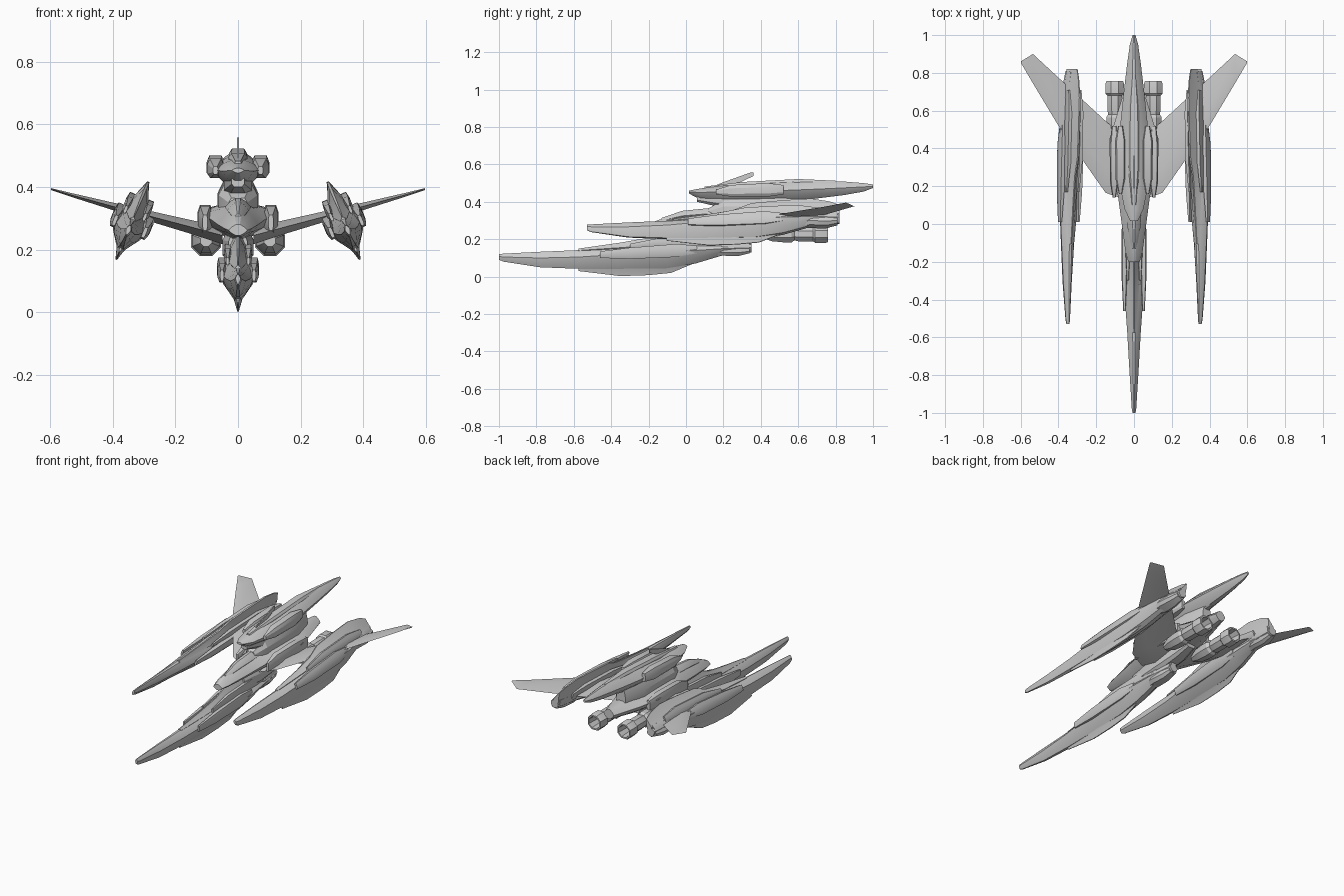
import bpy, bmesh, math
from mathutils import Matrix, Vector

grey = bpy.data.materials.new("hull_grey")
grey.diffuse_color = (0.6, 0.6, 0.6, 1)

HULL = [(.25, -1), (.75, -.5), (1, 0), (.62, .62), (.2, 1)]
BLADE = [(.12, -1), (.55, -.4), (1, 0), (.5, .5), (.1, 1)]
BOX = [(.6, -1), (1, -.55), (1, .4), (.7, 1)]


def finish(name, bm, mat=Matrix()):
    bm.transform(mat)
    bmesh.ops.recalc_face_normals(bm, faces=bm.faces)
    me = bpy.data.meshes.new(name)
    bm.to_mesh(me)
    bm.free()
    me.materials.append(grey)
    ob = bpy.data.objects.new(name, me)
    bpy.context.collection.objects.link(ob)
    bpy.ops.object.select_all(action='DESELECT')
    ob.select_set(True)
    bpy.context.view_layer.objects.active = ob
    bpy.ops.object.shade_smooth_by_angle(angle=math.radians(22))
    return ob


def skin(name, rings, mat=Matrix(), cap=True):
    bm = bmesh.new()
    rows = [[bm.verts.new(p) for p in r] for r in rings]
    n = len(rows[0])
    for a, b in zip(rows, rows[1:]):
        for i in range(n):
            j = (i + 1) % n
            bm.faces.new((a[i], a[j], b[j], b[i]))
    if cap:
        bm.faces.new(rows[0])
        bm.faces.new(rows[-1])
    return finish(name, bm, mat)


def loft(name, stations, prof=HULL, mat=Matrix(), x=0):
    """Stations along y: (y, half width, z bottom, z widest, z top)."""
    rings = []
    for y, w, zb, zm, zt in stations:
        half = [(fx * w, zm + fz * (zt - zm if fz > 0 else zm - zb)) for fx, fz in prof]
        ring = half + [(-px, pz) for px, pz in reversed(half)]
        rings.append([(x + px, y, pz) for px, pz in ring])
    return skin(name, rings, mat)


# --- Long pod: body, keel blade, dorsal crest and flank plates
def pod(label, mat):
    loft(label + "_pod_body", [
        (-1, .008, .09, .108, .121), (-.975, .012, .08, .105, .123),
        (-.78, .024, .05, .10, .133), (-.57, .036, .042, .105, .142),
        (-.35, .052, .04, .12, .158), (-.1, .063, .045, .135, .18),
        (.05, .062, .07, .14, .19), (.2, .048, .115, .15, .19),
        (.35, .028, .13, .155, .18)], mat=mat)
    loft(label + "_pod_keel", [
        (-.575, .012, .03, .06, .1), (-.35, .022, .003, .06, .1),
        (-.2, .026, .008, .065, .1), (-.08, .026, .02, .075, .1),
        (.04, .022, .07, .10, .12), (.13, .014, .112, .125, .14)], BLADE, mat)
    loft(label + "_pod_crest", [
        (-.575, .012, .12, .14, .15), (-.35, .026, .12, .155, .182),
        (-.22, .034, .12, .165, .205), (-.12, .040, .13, .175, .245),
        (.05, .042, .13, .185, .262), (.2, .036, .13, .185, .272),
        (.30, .026, .13, .18, .255), (.35, .018, .13, .18, .235)], BLADE, mat)
    loft(label + "_pod_tail", [
        (.08, .02, .11, .15, .18), (.2, .042, .112, .15, .19),
        (.28, .036, .11, .15, .19), (.34, .026, .125, .15, .19)], BOX, mat)
    for s, side in ((1, "right"), (-1, "left")):
        loft(f"{label}_pod_{side}_flank_plate", [
            (-.46, .006, .10, .12, .135), (-.3, .014, .095, .13, .155),
            (-.05, .016, .105, .14, .175), (.06, .006, .125, .145, .165)],
            BOX, mat, x=s * .051)
        loft(f"{label}_pod_{side}_shoulder_plate", [
            (-.3, .005, .15, .165, .175), (-.15, .012, .155, .18, .205),
            (.12, .012, .16, .185, .22), (.24, .005, .165, .185, .205)],
            BOX, mat, x=s * .033)


pod("lower", Matrix())
right = Matrix.Translation((.39, .47, .165)) @ Matrix.Rotation(math.radians(-22.4), 4, 'Y')
flip = Matrix.Scale(-1, 4, Vector((1, 0, 0)))
pod("right", right)
pod("left", flip @ right)

# --- Middle hull with cockpit snout
loft("middle_hull", [
    (-.2, .03, .245, .262, .28), (-.15, .045, .24, .268, .303),
    (0, .065, .235, .28, .335), (.15, .085, .232, .295, .352),
    (.25, .118, .232, .315, .35), (.45, .13, .235, .32, .348),
    (.58, .09, .25, .31, .352), (.76, .035, .28, .31, .34)])
loft("canopy", [
    (-.13, .014, .28, .30, .314), (-.02, .034, .30, .325, .352),
    (.1, .042, .31, .335, .364), (.3, .03, .31, .335, .366)])
loft("neck", [
    (.12, .03, .32, .34, .365), (.2, .062, .32, .35, .41),
    (.5, .066, .32, .35, .42), (.64, .03, .33, .35, .42)], BOX)
loft("belly_block", [
    (.02, .03, .17, .21, .25), (.15, .05, .16, .21, .26),
    (.4, .045, .19, .22, .27), (.5, .03, .22, .24, .27)], BOX)

# --- Upper pod, pointing backwards
loft("upper_pod", [
    (.015, .02, .445, .453, .46), (.08, .05, .41, .45, .472),
    (.2, .074, .392, .455, .488), (.4, .078, .395, .46, .502),
    (.55, .070, .40, .462, .515), (.7, .054, .418, .468, .514),
    (.85, .036, .437, .475, .508), (.95, .022, .455, .48, .50),
    (1, .008, .474, .483, .493)])
loft("upper_pod_spine", [
    (.1, .012, .45, .465, .482), (.3, .03, .47, .49, .506),
    (.6, .028, .48, .50, .522), (.8, .01, .49, .50, .513)], BOX)
loft("upper_pod_chin", [
    (.06, .02, .40, .42, .44), (.18, .045, .372, .41, .44),
    (.45, .045, .385, .41, .44), (.68, .015, .41, .425, .44)], BOX)

# --- Thin swept tail fin
outline = [(.1, .465), (.2, .505), (.345, .557), (.362, .556), (.36, .538), (.24, .48)]
skin("tail_fin", [[(x, y, z) for y, z in outline] for x in (-.003, .003)])

# --- Mirrored pairs: wings, fairings, engines
for s, side in ((1, "right"), (-1, "left")):
    m = Matrix() if s > 0 else flip
    # wing stations along x: leading edge y, trailing edge y, z, half thickness
    wing = [(.05, .13, .46, .245, .028), (.15, .165, .545, .272, .022),
            (.4, .52, .775, .338, .012), (.535, .745, .9, .375, .006),
            (.597, .85, .862, .393, .003)]
    skin(side + "_wing", [[(x, a, z), (x, a + .35 * (b - a), z + t), (x, b, z + .2 * t),
                           (x, a + .35 * (b - a), z - t)] for x, a, b, z, t in wing], m)
    loft(side + "_upper_fairing", [
        (.16, .008, .44, .455, .465), (.24, .026, .428, .46, .49),
        (.44, .028, .428, .465, .50), (.52, .012, .44, .465, .49)],
        BOX, m, x=.072)
    loft(side + "_hull_fairing", [
        (.14, .008, .26, .29, .31), (.22, .022, .25, .30, .338),
        (.42, .024, .25, .305, .342), (.52, .012, .27, .305, .33)],
        BOX, m, x=.105)
    # octagonal engine with an open, recessed nozzle
    prof = [(.40, .02), (.46, .042), (.52, .048), (.565, .048), (.58, .037), (.60, .042),
            (.68, .042), (.69, .052), (.745, .052), (.758, .047), (.758, .038), (.66, .03)]
    skin(side + "_engine", [[(.102 + r * math.cos(math.tau * (k + .5) / 8), y,
                              .228 + r * math.sin(math.tau * (k + .5) / 8))
                             for k in range(8)] for y, r in prof], m)
